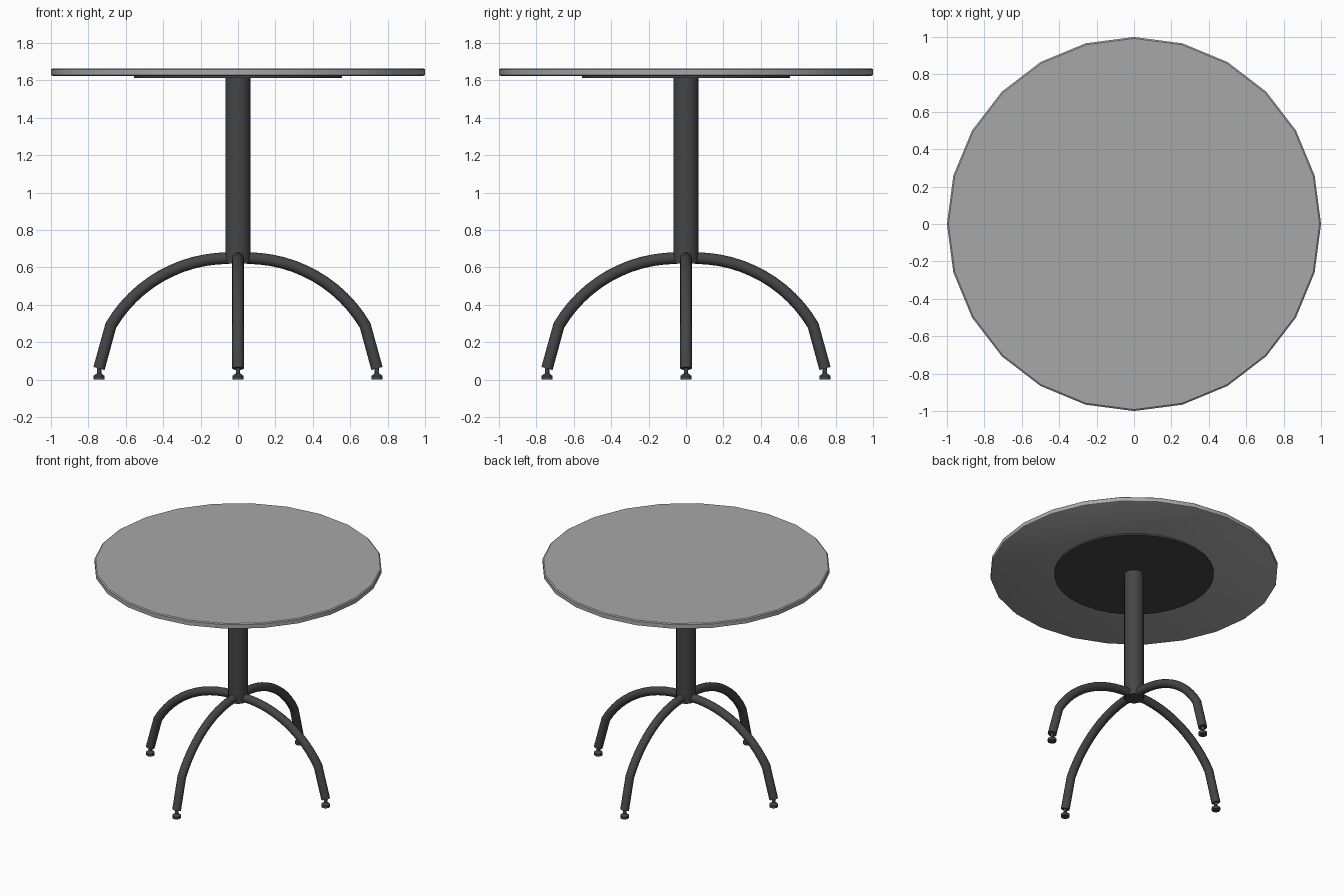
import bpy, bmesh, math
from mathutils import Vector, Matrix

cube = bpy.data.objects.get("Cube")
if cube:
    bpy.data.objects.remove(cube, do_unlink=True)


def material(name, value):
    m = bpy.data.materials.new(name)
    m.use_nodes = True
    colour = (value, value, value, 1)
    m.diffuse_color = colour
    m.node_tree.nodes["Principled BSDF"].inputs["Base Color"].default_value = colour
    return m


grey = material("light grey laminate", 0.39)
dark = material("dark grey metal", 0.06)


def finish(name, bm, mat):
    bmesh.ops.recalc_face_normals(bm, faces=bm.faces)
    mesh = bpy.data.meshes.new(name)
    bm.to_mesh(mesh)
    bm.free()
    mesh.materials.append(mat)
    ob = bpy.data.objects.new(name, mesh)
    bpy.context.collection.objects.link(ob)
    bpy.ops.object.select_all(action="DESELECT")
    ob.select_set(True)
    bpy.context.view_layer.objects.active = ob
    bpy.ops.object.shade_smooth_by_angle(angle=math.radians(35))
    return ob


def skin(name, rings, mat):
    """Join equal rings of points into a capped solid."""
    bm = bmesh.new()
    loops = [[bm.verts.new(p) for p in ring] for ring in rings]
    n = len(loops[0])
    for a, b in zip(loops, loops[1:]):
        for i in range(n):
            j = (i + 1) % n
            bm.faces.new((a[i], a[j], b[j], b[i]))
    bm.faces.new(loops[0][::-1])
    bm.faces.new(loops[-1])
    return finish(name, bm, mat)


def turned(name, profile, sides, mat, x=0):
    """Solid of revolution from (radius, height) points."""
    angles = [math.tau * i / sides for i in range(sides)]
    rings = [[(x + r * math.cos(a), r * math.sin(a), z) for a in angles]
             for r, z in profile]
    return skin(name, rings, mat)


def tube(name, path, radius, sides, mat):
    """Round tube along a path in the xz plane, mitred at its bends."""
    path = [Vector((x, 0, z)) for x, z in path]
    side = Vector((0, 1, 0))
    rings = []
    for i, p in enumerate(path):
        before = (p - path[max(i - 1, 0)]).normalized()
        after = (path[min(i + 1, len(path) - 1)] - p).normalized()
        up = side.cross((before + after).normalized())
        angles = [math.tau * k / sides for k in range(sides)]
        rings.append([p + radius * (math.cos(a) * side + math.sin(a) * up)
                      for a in angles])
    return skin(name, rings, mat)


# Table top, mounting plate and column
turned("table_top", [(0.992, 1.625), (1, 1.629), (1, 1.659), (0.992, 1.665)], 24, grey)
turned("mounting_plate", [(0.555, 1.613), (0.555, 1.626)], 32, dark)
turned("column", [(0.068, 0.62), (0.068, 1.615)], 24, dark)

# Leg path: quarter-like arc, then a straight shin
R, start, crown = 0.731, 0.05, 0.65
sweep = math.radians(59.5)
path = [(start + R * math.sin(sweep * i / 12), crown - R + R * math.cos(sweep * i / 12))
        for i in range(13)]
path.append((0.743, 0.06))

# Four legs, each with a levelling foot
foot = [(0.012, 0.07), (0.012, 0.034), (0.03, 0.02), (0.03, 0)]
for k, label in enumerate(("left", "back", "right", "front")):
    turn = Matrix.Rotation(k * math.pi / 2, 4, "Z")
    leg = tube(label + "_leg", path, 0.031, 16, dark)
    pad = turned(label + "_foot", foot, 16, dark, x=0.743)
    for ob in (leg, pad):
        ob.data.transform(turn)
